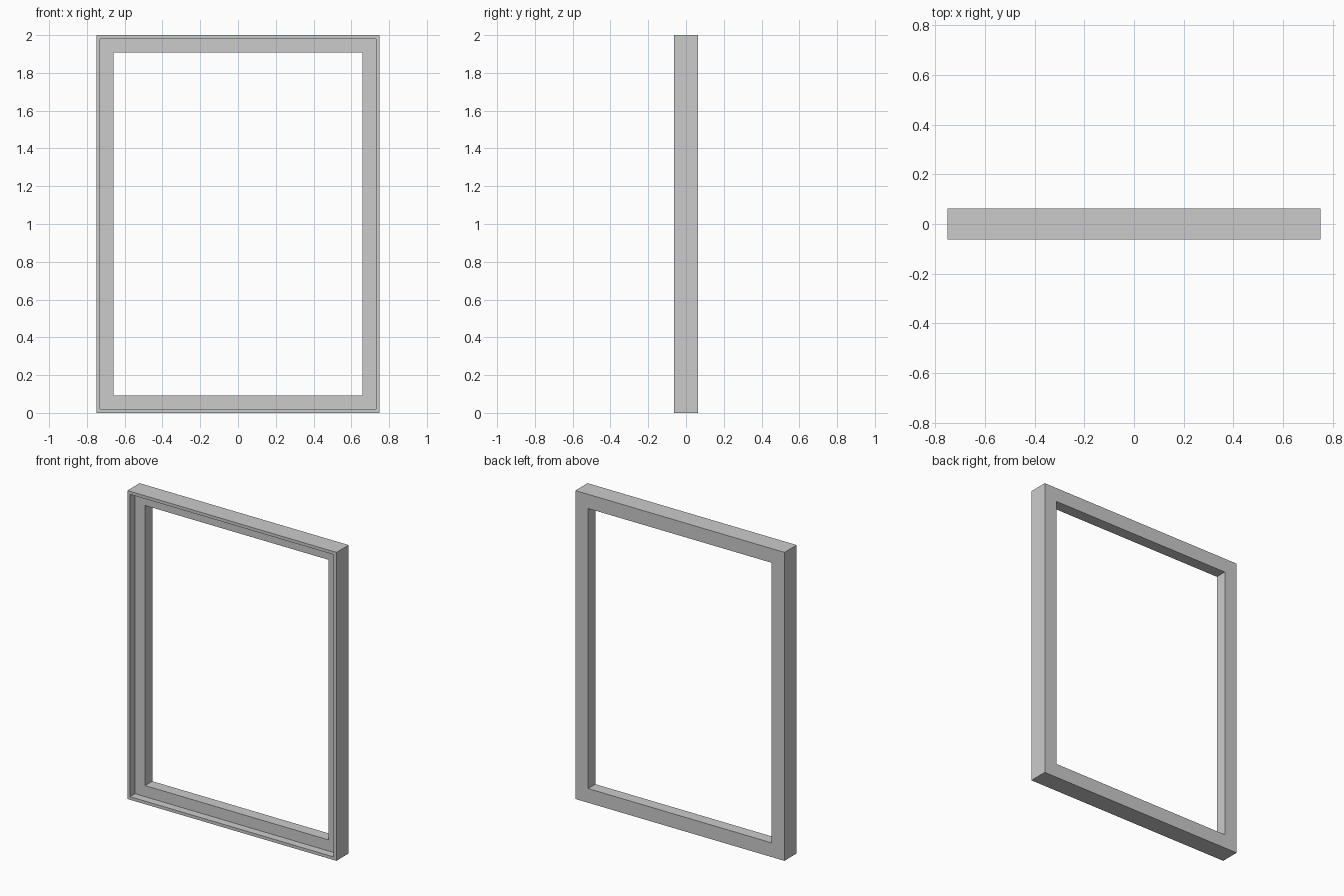
import bpy, bmesh

if "Cube" in bpy.data.objects:
    bpy.data.objects.remove(bpy.data.objects["Cube"])

HALF_W, HEIGHT = 0.75, 2.0

# Moulding cross-section: (inset from outer edge, y)
PROFILE = [
    (0.0, 0.0625),     # outer back
    (0.0, -0.0625),    # outer front
    (0.02, -0.0625),   # front lip
    (0.02, -0.012),    # rebate step
    (0.092, -0.012),   # rebate floor
    (0.092, 0.0625),   # opening, back
]


def ring(bm, inset, y):
    x, z0, z1 = HALF_W - inset, inset, HEIGHT - inset
    return [bm.verts.new(p) for p in ((-x, y, z0), (x, y, z0), (x, y, z1), (-x, y, z1))]


# Mitred rectangular frame: profile swept round four corners
bm = bmesh.new()
rings = [ring(bm, i, y) for i, y in PROFILE]
for a, b in zip(rings, rings[1:] + rings[:1]):
    for k in range(4):
        n = (k + 1) % 4
        bm.faces.new((a[k], a[n], b[n], b[k]))
bmesh.ops.recalc_face_normals(bm, faces=bm.faces)

mesh = bpy.data.meshes.new("window_frame")
bm.to_mesh(mesh)
bm.free()
frame = bpy.data.objects.new("window_frame", mesh)
bpy.context.collection.objects.link(frame)
